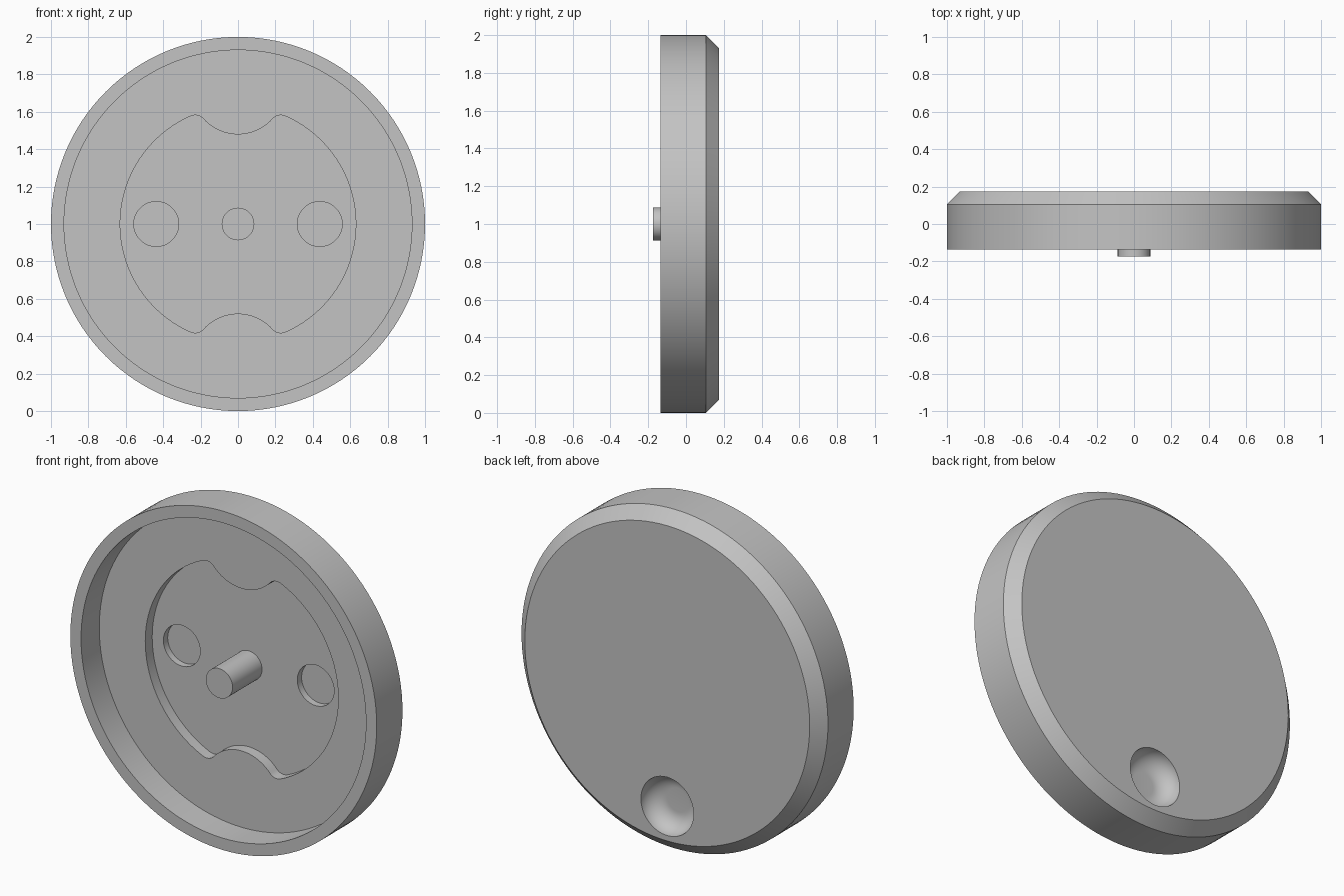
import bpy, bmesh
from math import pi, sin, cos, atan2, sqrt, radians

cube = bpy.data.objects.get("Cube")
if cube:
    bpy.data.objects.remove(cube, do_unlink=True)

grey = bpy.data.materials.new("plain_grey")
grey.use_nodes = True
COLOUR = (0.55, 0.55, 0.55, 1)
grey.diffuse_color = COLOUR
grey.node_tree.nodes["Principled BSDF"].inputs["Base Color"].default_value = COLOUR

SEGMENTS = 128
MID = 1.0            # height of the disc axis


def arc(cx, cz, r, start, end, steps):
    angles = [start + (end - start) * i / steps for i in range(steps + 1)]
    return [(cx + r * cos(a), cz + r * sin(a)) for a in angles]


def loft(name, rings):
    """Skin a closed solid over (outline, y) rings, capped at both ends."""
    bm = bmesh.new()
    loops = [[bm.verts.new((x, y, z)) for x, z in outline] for outline, y in rings]
    n = len(loops[0])
    for a, b in zip(loops, loops[1:]):
        for i in range(n):
            j = (i + 1) % n
            bm.faces.new((a[i], a[j], b[j], b[i]))
    bm.faces.new(loops[0])
    bm.faces.new(loops[-1])
    bmesh.ops.recalc_face_normals(bm, faces=bm.faces)
    mesh = bpy.data.meshes.new(name)
    bm.to_mesh(mesh)
    bm.free()
    mesh.materials.append(grey)
    obj = bpy.data.objects.new(name, mesh)
    bpy.context.collection.objects.link(obj)
    return obj


def lathe(name, profile, x=0.0, z=MID, segments=SEGMENTS):
    """Turn a (radius, y) profile about an axis along y."""
    return loft(name, [(arc(x, z, r, 0, 2 * pi, segments)[:-1], y) for r, y in profile])


def activate(obj):
    bpy.ops.object.select_all(action='DESELECT')
    obj.select_set(True)
    bpy.context.view_layer.objects.active = obj


def cut(target, cutter):
    cutter.hide_render = True
    mod = target.modifiers.new("cut", 'BOOLEAN')
    mod.operation = 'DIFFERENCE'
    mod.solver = 'EXACT'
    mod.object = cutter
    activate(target)
    bpy.ops.object.modifier_apply(modifier=mod.name)
    bpy.data.objects.remove(cutter, do_unlink=True)


def recess_outline(big=0.63, notch=0.247, drop=0.726, fillet=0.06):
    """Circle with a round notch at top and bottom and filleted corners."""
    outer, inner = big - fillet, notch + fillet
    cz = (outer**2 - inner**2 + drop**2) / (2 * drop)
    cx = sqrt(outer**2 - cz**2)
    lean = atan2(cz, cx)
    turn = atan2(drop - cz, -cx)
    q = arc(0, 0, big, 0, lean, 28)
    q += arc(cx, cz, fillet, lean, turn, 10)[1:]
    q += arc(0, drop, notch, turn - pi, -pi / 2, 12)[1:]
    half = q + [(-x, z) for x, z in reversed(q[:-1])]
    full = half + [(-x, -z) for x, z in half[1:-1]]
    return [(x, z + MID) for x, z in full]


# Dished disc with a chamfered back edge
FLOOR, RECESS = 0.035, 0.10
disc = lathe("disc_body", [(0.93, FLOOR), (0.93, -0.135), (1, -0.135),
                           (1, 0.105), (0.93, 0.175)])

# Notched recess in the dish floor
outline = recess_outline()
cut(disc, loft("recess_cutter", [(outline, FLOOR - 0.05), (outline, RECESS)]))

# Two round sockets in the recess
for side in (-1, 1):
    cut(disc, lathe("socket_cutter", [(0.12, RECESS - 0.03), (0.12, RECESS + 0.04)],
                    x=side * 0.437, segments=64))

# Rounded finger dimple low on the back
DEPTH, FLAT, RIM = 0.10, 0.07, 0.172
bowl = [(RIM, 0.22)]
for i in range(13):
    a = radians(90) * i / 12
    bowl.append((FLAT + (RIM - FLAT) * cos(a), 0.175 - DEPTH * sin(a)))
cut(disc, lathe("dimple_cutter", bowl, z=0.274, segments=64))

# Central pin
pin = lathe("center_pin", [(0.087, -0.175), (0.087, RECESS + 0.01)], segments=64)

for part in (disc, pin):
    activate(part)
    bpy.ops.object.shade_smooth_by_angle(angle=radians(30))
